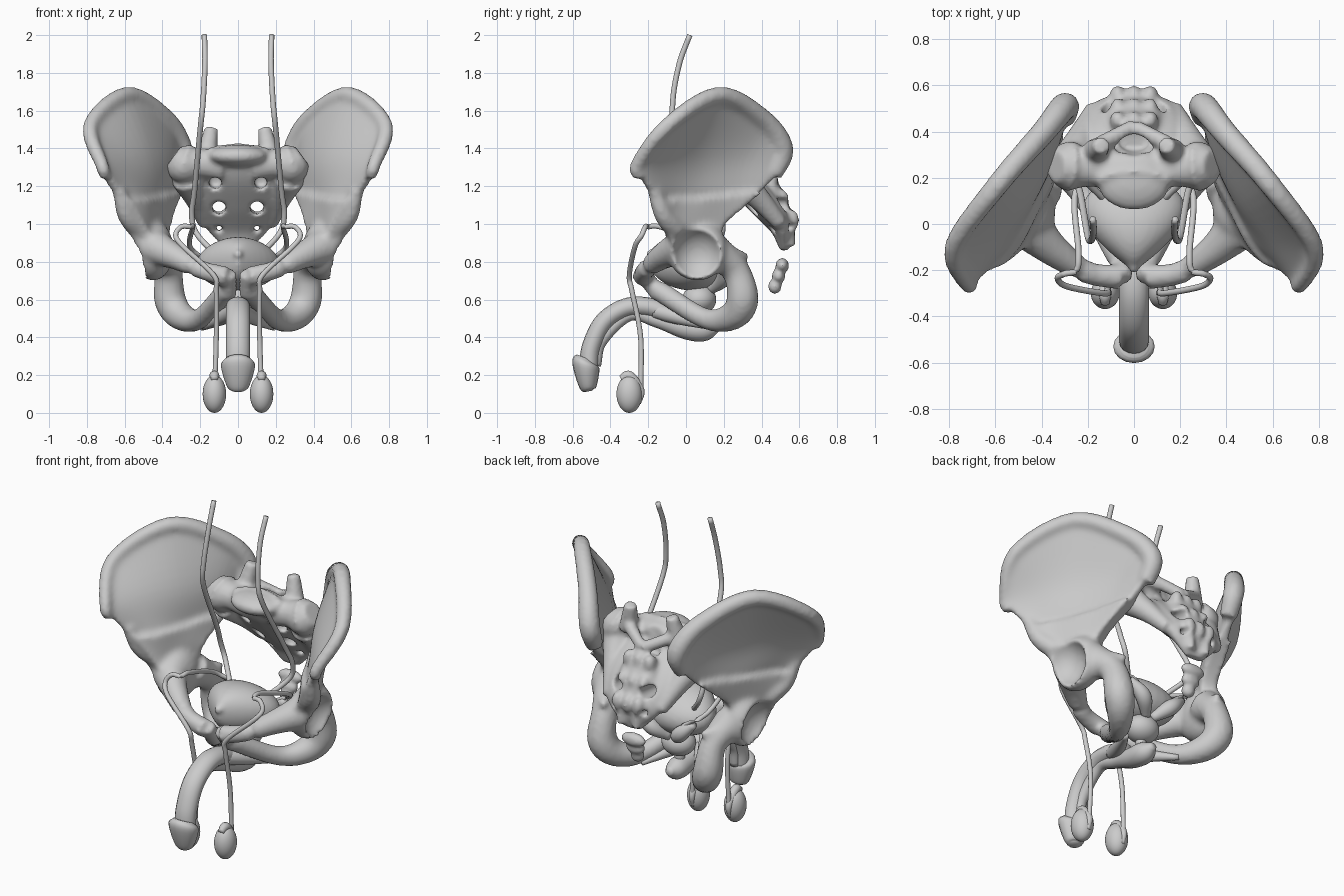
import bpy, bmesh, math
from mathutils import Vector, Matrix

cube = bpy.data.objects.get("Cube")
if cube:
    bpy.data.objects.remove(cube)

shade = .6
grey = bpy.data.materials.new("plain grey")
grey.use_nodes = True
grey.diffuse_color = (shade, shade, shade, 1)
grey.node_tree.nodes["Principled BSDF"].inputs["Base Color"].default_value = grey.diffuse_color


def spline(points, steps=6):
    """Smooth curve through points of any dimension."""
    points = [Vector(p) for p in points]
    points = [2 * points[0] - points[1]] + points + [2 * points[-1] - points[-2]]
    curve = []
    for before, start, end, after in zip(points, points[1:], points[2:], points[3:]):
        leave, arrive = (end - before) / 2, (after - start) / 2
        for step in range(steps):
            t = step / steps
            bend = (leave * (1 - t) - arrive * t) * t * (1 - t)
            ease = t * t * (3 - 2 * t)
            curve.append(start.lerp(end, ease) + bend)
    return curve + [points[-2]]


def tube(bm, points, radius=None, flat=1, sides=16):
    """Sweep circles along (x, y, z, radius), or (x, y, z) with one radius; flat squashes them."""
    path = spline([(*p, radius) for p in points] if radius else points)
    rings = []
    for index, p in enumerate(path):
        ahead = path[min(index + 1, len(path) - 1)].xyz - path[max(index - 1, 0)].xyz
        ahead.normalize()
        reference = Vector((1, 0, 0)) if abs(ahead.x) < .8 else Vector((0, 0, 1))
        thin = ahead.cross(reference).normalized()
        wide = thin.cross(ahead)
        angles = [math.tau * k / sides for k in range(sides)]
        rings.append([bm.verts.new(p.xyz + p.w * (wide * math.cos(a) + thin * flat * math.sin(a)))
                      for a in angles])
    for ring, following in zip(rings, rings[1:]):
        for k in range(sides):
            bm.faces.new((ring[k], ring[k - 1], following[k - 1], following[k]))
    bm.faces.new(rings[0])
    bm.faces.new(reversed(rings[-1]))


def ball(bm, centre, size):
    matrix = Matrix.Translation(centre) @ Matrix.Diagonal((*size, 1))
    return bmesh.ops.create_uvsphere(bm, u_segments=32, v_segments=20, radius=1, matrix=matrix)["verts"]


def straight(start, end, count=5):
    return [Vector(start).lerp(Vector(end), k / (count - 1)) for k in range(count)]


def sheet(bm, rows, thickness):
    """Smooth surface through rows of points, thickened equally to both sides."""
    columns = zip(*[spline(row) for row in rows])
    grid = [[bm.verts.new(p) for p in spline(column)] for column in columns]
    faces = [bm.faces.new((a[i], a[i + 1], b[i + 1], b[i]))
             for a, b in zip(grid, grid[1:]) for i in range(len(a) - 1)]
    bm.normal_update()
    for column in grid:
        for vert in column:
            vert.co += vert.normal * thickness / 2
    bmesh.ops.solidify(bm, geom=faces, thickness=thickness)


def fuse(part, voxel):
    remesh = part.modifiers.new("fuse", 'REMESH')
    remesh.mode, remesh.voxel_size, remesh.use_smooth_shade = 'VOXEL', voxel, True


def finish(name, bm, voxel=None, mirror=False, cutter=None):
    """Turn the mesh into an object, with optional fusing, cutting and mirroring."""
    bmesh.ops.recalc_face_normals(bm, faces=bm.faces[:])
    mesh = bpy.data.meshes.new(name)
    bm.to_mesh(mesh)
    bm.free()
    part = bpy.data.objects.new(name, mesh)
    bpy.context.scene.collection.objects.link(part)
    mesh.materials.append(grey)
    for polygon in mesh.polygons:
        polygon.use_smooth = True
    if voxel:
        fuse(part, voxel)
    if cutter:
        cut = part.modifiers.new("cut", 'BOOLEAN')
        cut.operation, cut.object, cut.solver = 'DIFFERENCE', cutter, 'EXACT'
        cutter.hide_render = True
        cutter.hide_set(True)
        fuse(part, voxel)
    if voxel:
        soften = part.modifiers.new("soften", 'SMOOTH')
        soften.factor, soften.iterations = .5, 4
    if mirror:
        part.modifiers.new("mirror", 'MIRROR').use_mirror_merge = False
    return part


# Hip sockets
bm = bmesh.new()
ball(bm, (.58, .06, .83), (.14, .14, .15))
socket_cutter = finish("socket_cutter", bm)

# Hip bones: thin wing with a rounded crest, thicker below
bm = bmesh.new()
crest = [(.72, -.26, 1.31), (.78, -.1, 1.52), (.59, .17, 1.68), (.39, .4, 1.56), (.3, .51, 1.4)]
hollow = [(.7, -.24, 1.25), (.63, -.1, 1.33), (.48, .1, 1.36), (.37, .3, 1.34), (.31, .48, 1.27)]
waist = [(.62, -.16, 1.12), (.53, -.06, 1.13), (.45, .1, 1.14), (.38, .25, 1.16), (.33, .39, 1.17)]
neck = straight((.55, -.12, 1), (.39, .19, 1))
root = straight((.49, -.08, .88), (.42, .19, .88))
sheet(bm, [crest, hollow, waist], .05)
sheet(bm, [waist, neck, root], .1)
tube(bm, [(*p, .03 + .006 * k) for k, p in enumerate(hollow[:1] + crest)] + [(.3, .46, 1.26, .05)])
# Hip bones: front knob, socket body
tube(bm, [(.63, -.17, 1.18, .035), (.59, -.12, 1.05, .05), (.52, -.05, .97, .06)])
ball(bm, (.45, .06, .86), (.11, .16, .16))
# Hip bones: lower loop, spine and pubic branch
tube(bm, [(.41, .14, .86, .1), (.37, .26, .76, .075), (.36, .3, .6, .085), (.3, .24, .51, .075),
          (.2, .1, .5, .055), (.06, -.15, .65, .055)])
tube(bm, [(.38, .25, .83, .05), (.33, .33, .83, .015)])
tube(bm, [(.45, -.02, .88, .1), (.34, -.12, .83, .07), (.2, -.21, .76, .05), (.06, -.23, .72, .055)])
tube(bm, [(.05, -.23, .74), (.05, -.14, .62)], .045)
finish("hip_bones", bm, .014, True, socket_cutter)

# Sacral openings
bm = bmesh.new()
for side in (-1, 1):
    for height, radius in ((.97, .019), (1.09, .038)):
        tube(bm, [(side * .1, .1, height - .03), (side * .1, .7, height + .03)], radius)
    tube(bm, [(side * .12, .1, 1.2), (side * .12, .36, 1.23)], .035)
tube(bm, [(0, .31, 1.55), (0, .36, 1.25)], .07, .6)
sacrum_cutter = finish("sacrum_cutter", bm)

# Sacrum: curved wedge with a raised front lip
bm = bmesh.new()
tube(bm, [(0, .18, 1.4, .16), (0, .26, 1.27, .2), (0, .39, 1.14, .24), (0, .5, 1, .19), (0, .52, .86, .06)], flat=.36)
ball(bm, (0, .19, 1.36), (.16, .13, .06))
# Sacrum: side wings, joint processes, arches and tail horns
for side in (-1, 1):
    tube(bm, [(side * .08, .24, 1.31, .09), (side * .2, .24, 1.32, .08), (side * .28, .25, 1.32, .11),
              (side * .34, .25, 1.36, .07)])
    tube(bm, [(side * .27, .27, 1.25, .09), (side * .22, .39, 1.13, .06), (side * .17, .5, 1, .04)])
    tube(bm, [(side * .17, .31, 1.34, .06), (side * .14, .34, 1.51, .036)])
    tube(bm, [(side * .14, .35, 1.38), (0, .42, 1.31)], .035)
    tube(bm, [(side * .06, .55, 1), (side * .05, .55, .88)], .028)
# Sacrum: rear plate with three rows of low knobs
tube(bm, [(0, .42, 1.27, .1), (0, .5, 1.1, .12), (0, .55, .97, .07)], flat=.35)
for row in range(3):
    for x in (-.07, 0, .07):
        ball(bm, (x, .45 + row * .055, 1.24 - row * .11), (.035, .04, .055))
finish("sacrum", bm, .012, cutter=sacrum_cutter)

# Coccyx: shrinking beads on a thin core
bm = bmesh.new()
for bead in range(3):
    ball(bm, (0, .51 - bead * .02, .78 - bead * .055), (.08 - bead * .02, .035, .04))
tube(bm, [(0, .51, .8), (0, .47, .65)], .03)
finish("coccyx", bm, .01)

# Bladder: egg that narrows to a point at the front
bm = bmesh.new()
for vert in ball(bm, (0, 0, .79), (.2, .2, .14)):
    vert.co.x *= math.sqrt(max(0, 1.05 + vert.co.y * 5))
    vert.co.z -= vert.co.y * .1
tube(bm, [(0, -.12, .84, .06), (0, -.21, .84, .015)])
finish("bladder", bm, .012)

# Glands under and behind the bladder
bm = bmesh.new()
ball(bm, (0, .07, .6), (.1, .09, .08))
finish("prostate", bm)
bm = bmesh.new()
tube(bm, [(.02, .13, .65, .025), (.1, .2, .72, .045), (.19, .19, .8, .02)])
finish("seminal_vesicles", bm, mirror=True)

# Shaft, lower column with bulb, and paired roots
bm = bmesh.new()
tube(bm, [(0, -.515, .24), (0, -.5, .35), (0, -.435, .48), (0, -.32, .555), (0, -.2, .56), (0, -.08, .52)], .064, .8)
finish("shaft", bm)
bm = bmesh.new()
tube(bm, [(0, -.48, .25, .03), (0, -.45, .38, .033), (0, -.3, .52, .034), (0, -.15, .49, .04),
          (0, 0, .45, .06), (0, .1, .44, .06), (0, .17, .45, .02)])
tube(bm, [(0, .06, .6), (0, .06, .46)], .03)
finish("lower_column", bm)
bm = bmesh.new()
tube(bm, [(.02, -.16, .54, .04), (.07, -.05, .51, .04), (.19, .16, .45, .015)])
finish("paired_roots", bm, mirror=True)

# Glans: rounded cone with a flared, tilted rim
bm = bmesh.new()
tube(bm, [(0, -.515, .115, .025), (0, -.52, .14, .058), (0, -.53, .25, .09), (0, -.53, .29, .06)], flat=.8)
for vert in bm.verts:
    vert.co.z -= (vert.co.y + .53) * (vert.co.z - .1) * 2
finish("glans", bm)

# Testes with the caps above them
bm = bmesh.new()
ball(bm, (.125, -.3, .1), (.062, .068, .1))
finish("testes", bm, mirror=True)
bm = bmesh.new()
tube(bm, [(.125, -.345, .18, .018), (.125, -.3, .195, .027), (.125, -.24, .12, .02), (.125, -.25, .05, .012)])
finish("epididymides", bm, mirror=True)

# Cords that loop over the pubis to the back of the bladder
bm = bmesh.new()
tube(bm, [(.125, -.24, .1), (.115, -.24, .4), (.115, -.285, .64), (.13, -.3, .73), (.29, -.27, .88), (.33, -.235, .94),
          (.3, -.215, .985), (.25, -.2, .985), (.24, -.12, .98), (.25, .15, .87), (.1, .2, .76), (.03, .14, .65)], .0135)
finish("cords", bm, mirror=True)

# Ureters
bm = bmesh.new()
tube(bm, [(.178, .02, 2), (.175, -.035, 1.85), (.185, -.07, 1.65), (.2, -.05, 1.5), (.23, .12, 1.18),
          (.245, .18, 1.05), (.22, .19, .95), (.12, .1, .84)], .0145)
finish("ureters", bm, mirror=True)
